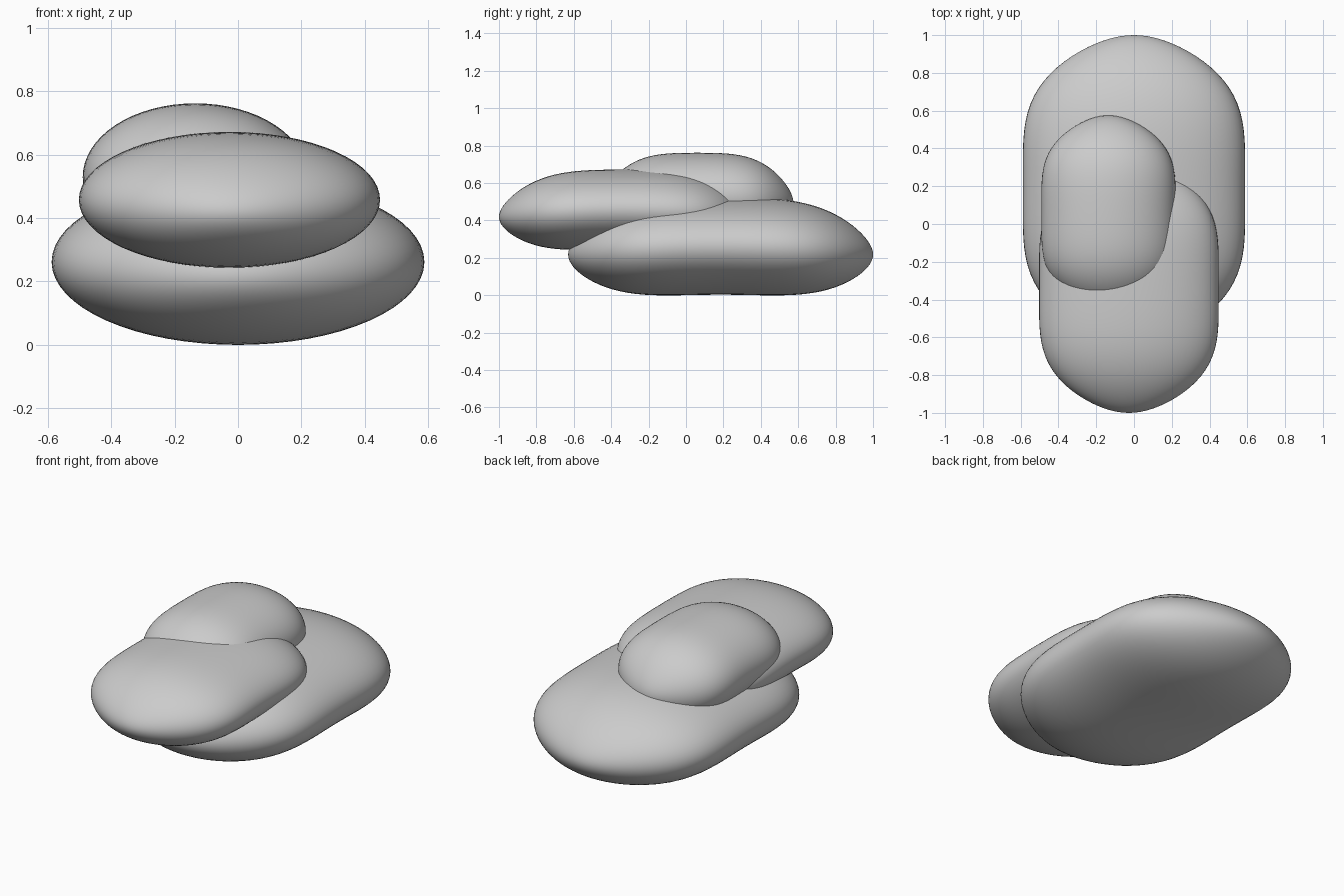
import bpy, bmesh
from math import sin, cos, pi, radians

if "Cube" in bpy.data.objects:
    bpy.data.objects.remove(bpy.data.objects["Cube"])

RINGS, SEGS = 48, 64


def pebble(name, centre, half, droop):
    """Smooth full-ended stone: elliptical sections lofted along y, tips drooping."""
    cx, cy, cz = centre
    hx, hy, hz = half
    bm = bmesh.new()

    def point(a, b):
        t = sin(a)
        s = cos(a) * (1 + 0.14 * sin(2 * a) ** 2)   # fuller shoulders than an ellipse
        return bm.verts.new((cx + hx * s * cos(b), cy + hy * t,
                             cz - droop * t * t + hz * s * sin(b)))

    rings = [[point(-pi / 2 + pi * i / RINGS, 2 * pi * j / SEGS) for j in range(SEGS)]
             for i in range(1, RINGS)]
    tips = [point(-pi / 2, 0), point(pi / 2, 0)]
    for r0, r1 in zip(rings, rings[1:]):
        for j in range(SEGS):
            k = (j + 1) % SEGS
            bm.faces.new((r0[j], r0[k], r1[k], r1[j]))
    for tip, ring in zip(tips, (rings[0], rings[-1])):
        for j in range(SEGS):
            bm.faces.new((tip, ring[j], ring[(j + 1) % SEGS]))
    bmesh.ops.recalc_face_normals(bm, faces=bm.faces)
    for f in bm.faces:
        f.smooth = True
    mesh = bpy.data.meshes.new(name)
    bm.to_mesh(mesh)
    bm.free()
    obj = bpy.data.objects.new(name, mesh)
    bpy.context.collection.objects.link(obj)
    return obj


# Three stacked stones, largest at the bottom
pebble("bottom_stone", (0, 0.185, 0.263), (0.588, 0.815, 0.26), 0.045)
pebble("middle_stone", (-0.027, -0.33, 0.459), (0.475, 0.67, 0.213), 0.04)
pebble("top_stone", (-0.135, 0.06, 0.53), (0.355, 0.515, 0.232), 0.04)
